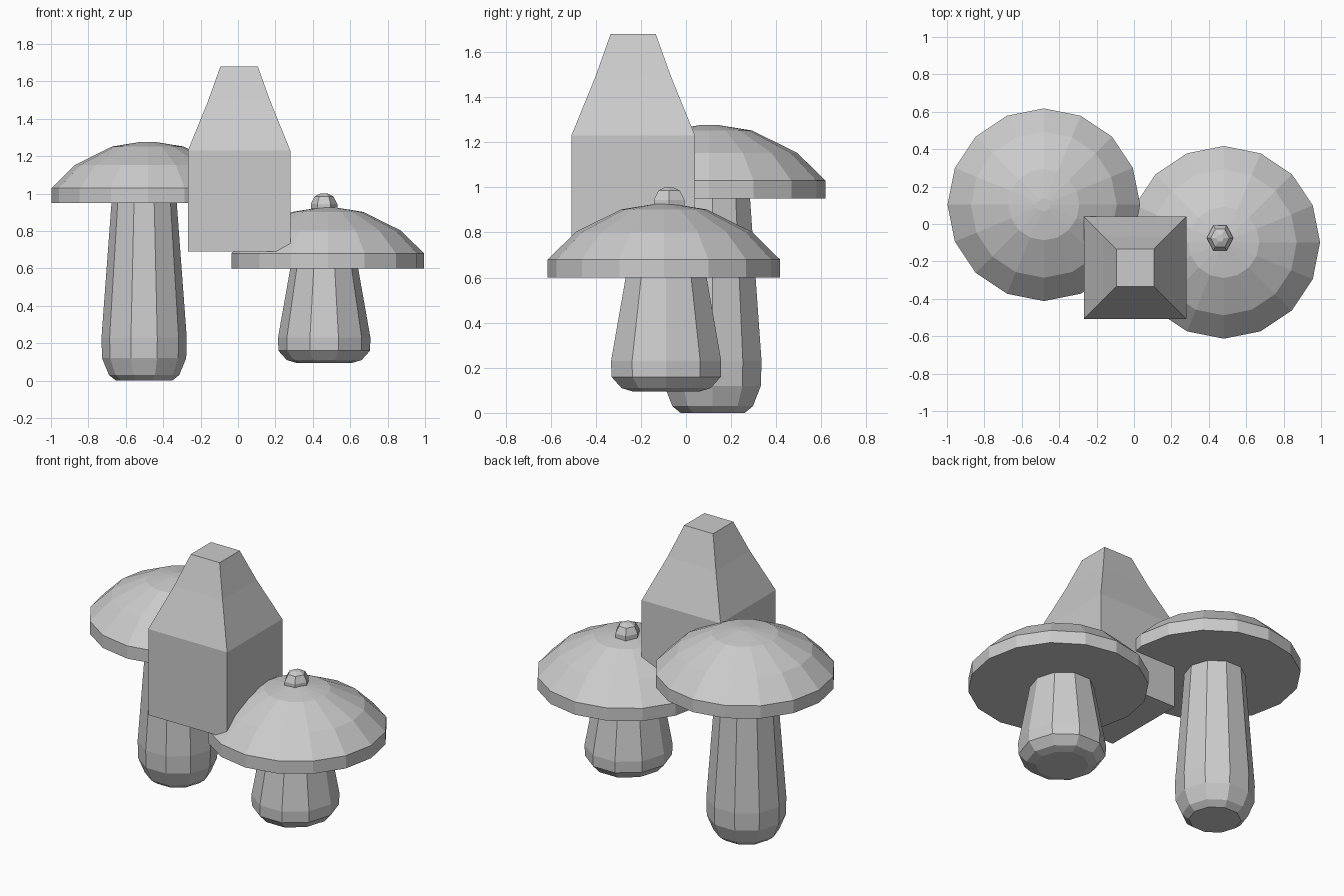
import bpy, bmesh, math

if "Cube" in bpy.data.objects:
    bpy.data.objects.remove(bpy.data.objects["Cube"])

grey = bpy.data.materials.new("plain grey")
grey.diffuse_color = (0.6, 0.6, 0.6, 1)
grey.use_nodes = True
grey.node_tree.nodes["Principled BSDF"].inputs["Base Color"].default_value = grey.diffuse_color


def lathe(name, centre, profile, sides, square=False, y_scale=1.0):
    """Flat-shaded turned solid; profile is (radius, z) from bottom to top."""
    bm = bmesh.new()
    off = math.pi / sides if square else 0
    rings = []
    for r, z in profile:
        rings.append([bm.verts.new((centre[0] + r * math.cos(off + 2 * math.pi * i / sides),
                                    centre[1] + r * y_scale * math.sin(off + 2 * math.pi * i / sides), z))
                      for i in range(sides)])
    for a, b in zip(rings, rings[1:]):
        for i in range(sides):
            j = (i + 1) % sides
            bm.faces.new((a[i], a[j], b[j], b[i]))
    bm.faces.new(rings[0][::-1])
    bm.faces.new(rings[-1])
    mesh = bpy.data.meshes.new(name)
    bm.to_mesh(mesh)
    bm.free()
    mesh.materials.append(grey)
    obj = bpy.data.objects.new(name, mesh)
    bpy.context.collection.objects.link(obj)
    return obj


# Mushroom caps: same dome at two heights
dome = [(0.515, 0.0), (0.515, 0.08), (0.39, 0.203), (0.19, 0.302), (0.035, 0.327)]
for name, centre, base in (("tall_mushroom_cap", (-0.482, 0.103), 0.95),
                           ("short_mushroom_cap", (0.48, -0.098), 0.60)):
    lathe(name, centre, [(r, z + base) for r, z in dome], 16)

# Stems
lathe("tall_mushroom_stem", (-0.502, 0.118),
      [(0.15, 0.0), (0.188, 0.03), (0.225, 0.12), (0.228, 0.23), (0.173, 0.97)], 10)
lathe("short_mushroom_stem", (0.461, -0.088),
      [(0.15, 0.095), (0.2, 0.11), (0.245, 0.16), (0.247, 0.23), (0.178, 0.62)], 10, y_scale=1.04)

# Small knob on the short cap
lathe("cap_knob", (0.46, -0.075),
      [(0.06, 0.86), (0.071, 0.91), (0.071, 0.945), (0.05, 0.985), (0.02, 1.0)], 6, y_scale=1.1)

# Square block with tapering top
k = math.sqrt(2)
lathe("tapered_block", (0.006, -0.234),
      [(0.274 * k, 0.69), (0.274 * k, 1.23), (0.168 * k, 1.49), (0.1 * k, 1.68)], 4, square=True)
